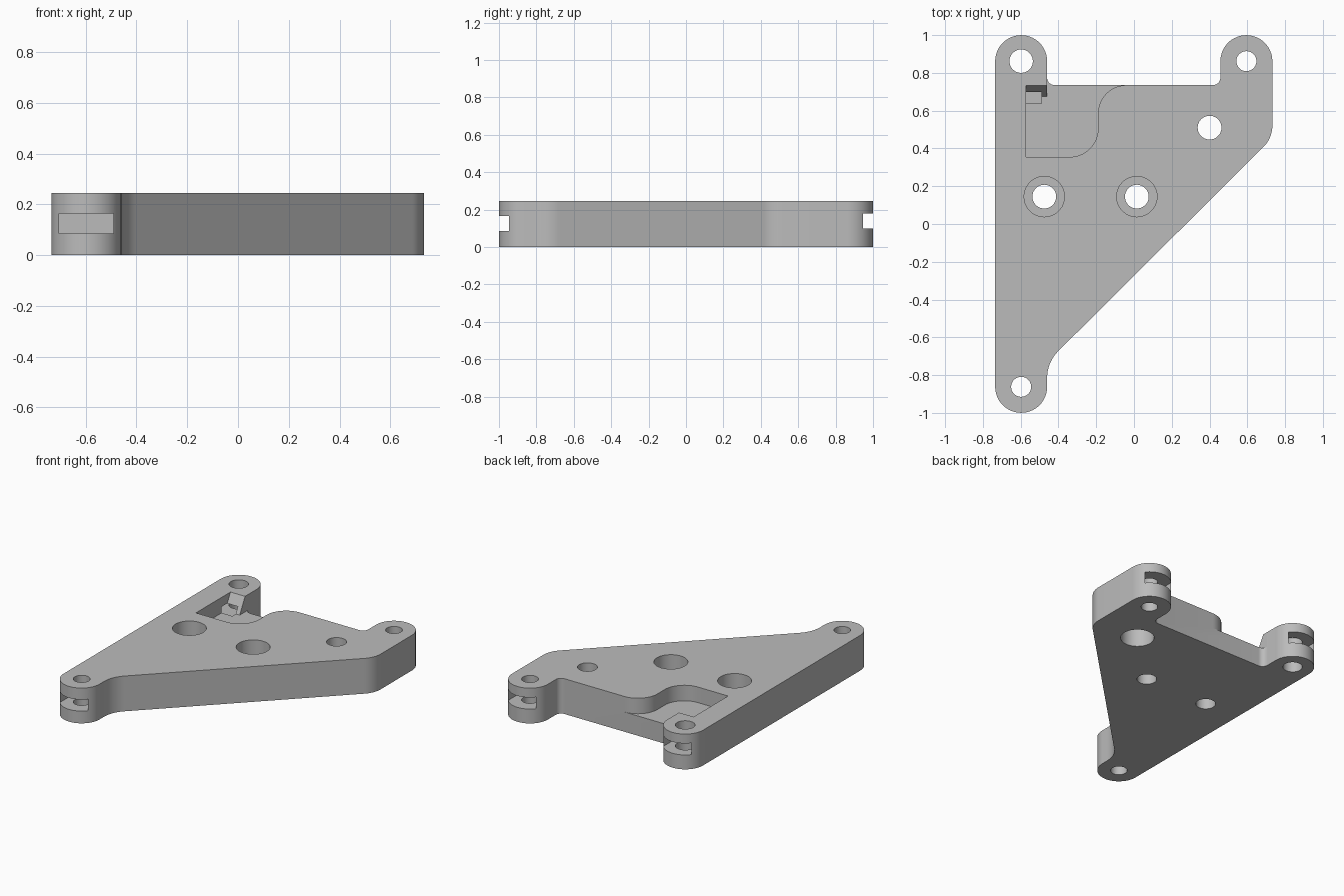
import bpy, bmesh, math

old = bpy.data.objects.get("Cube")
if old:
    bpy.data.objects.remove(old, do_unlink=True)

THICK = 0.245      # plate thickness
LUG_Y = 0.862      # distance of lug centres from the middle
LUG_R = 0.1375
BACK = 0.735       # back edge between the lugs
FLOOR = 0.137      # pocket floor height
LUGS = {"front_right": (-0.5975, -LUG_Y, 0.053),
        "back_right": (-0.5975, LUG_Y, 0.062),
        "back_left": (0.595, LUG_Y, 0.053)}


def arc(cx, cy, r, start, end, steps=16):
    """Points along an arc, angles in degrees."""
    pts = []
    for i in range(steps + 1):
        a = math.radians(start + (end - start) * i / steps)
        pts.append((cx + r * math.cos(a), cy + r * math.sin(a)))
    return pts


def prism(name, outline, z0, z1):
    """Closed solid made from a flat outline."""
    bm = bmesh.new()
    low = [bm.verts.new((x, y, z0)) for x, y in outline]
    high = [bm.verts.new((x, y, z1)) for x, y in outline]
    bm.faces.new(low)
    bm.faces.new(high)
    for i in range(len(low)):
        j = (i + 1) % len(low)
        bm.faces.new((low[i], low[j], high[j], high[i]))
    bmesh.ops.recalc_face_normals(bm, faces=bm.faces)
    mesh = bpy.data.meshes.new(name)
    bm.to_mesh(mesh)
    bm.free()
    obj = bpy.data.objects.new(name, mesh)
    bpy.context.collection.objects.link(obj)
    return obj


def cut(target, cutter):
    """Subtract a cutter from the target and discard it."""
    cutter.hide_render = True
    bpy.context.view_layer.objects.active = target
    mod = target.modifiers.new("cut", 'BOOLEAN')
    mod.operation = 'DIFFERENCE'
    mod.solver = 'EXACT'
    mod.object = cutter
    bpy.ops.object.modifier_apply(modifier=mod.name)
    bpy.data.objects.remove(cutter, do_unlink=True)


def bore(target, x, y, r, z0=-0.1, z1=THICK + 0.1):
    cut(target, prism("bore_cutter", arc(x, y, r, 0, 350, 35), z0, z1))


# Triangular plate with three rounded lugs
outline = arc(-0.5975, -LUG_Y, LUG_R, 180, 360, 32)
outline += arc(-0.26, -0.815, 0.2, 180, 135, 10)
outline += arc(0.5755, 0.52, 0.157, -45, 0, 10)
outline += arc(0.595, LUG_Y, LUG_R, 0, 180, 32)
outline += arc(0.4175, 0.775, 0.04, 0, -90, 8)
outline += arc(-0.42, 0.775, 0.04, -90, -180, 8)
outline += arc(-0.5975, LUG_Y, LUG_R, 0, 180, 32)
plate = prism("bracket_plate", outline, 0, THICK)

# Curved pocket open to the back, with a ramp under the lug
side = -0.46
pocket_shape = [(-0.572, 0.355)]
pocket_shape += arc(-0.34, 0.505, 0.15, -90, 0)
pocket_shape += arc(-0.04, 0.585, 0.15, 180, 90)
pocket_shape += [(-0.04, 0.774), (side, 0.774), (side, BACK), (-0.572, BACK)]
pocket = prism("pocket_cutter", pocket_shape, FLOOR, THICK)
for v in pocket.data.vertices:
    if v.co.x < side + 0.001 and abs(v.co.y - BACK) < 0.001 and v.co.z < 0.2:
        v.co.y -= 0.06
    if v.co.z > 0.2:
        v.co.z += 0.001
cut(plate, pocket)

# Lug holes and the slots that enter from the lug ends
for x, y, r in LUGS.values():
    s = 1 if y > 0 else -1
    z0 = 0.10 if s > 0 else 0.085
    w = 0.1075
    slot = [(x - w, s * 0.637), (x + w, s * 0.637),
            (x + w, s * 1.1), (x - w, s * 1.1)]
    cut(plate, prism("slot_cutter", slot, z0, z0 + 0.08))
    bore(plate, x, y, r)

# Mounting holes, two counterbored on top and one underneath
MID = 0.115
for x, y, from_top in [(-0.475, 0.145, True), (0.015, 0.145, True),
                       (0.4, 0.51, False)]:
    bore(plate, x, y, 0.063)
    if from_top:
        bore(plate, x, y, 0.107, z0=MID)
    else:
        bore(plate, x, y, 0.107, z1=THICK - MID)

# Plain grey finish
grey = bpy.data.materials.new("plain_grey")
grey.use_nodes = True
colour = (0.5, 0.5, 0.5, 1)
grey.diffuse_color = colour
for node in grey.node_tree.nodes:
    if node.type == 'BSDF_PRINCIPLED':
        node.inputs["Base Color"].default_value = colour
plate.data.materials.clear()
plate.data.materials.append(grey)

bpy.ops.object.select_all(action='DESELECT')
plate.select_set(True)
bpy.context.view_layer.objects.active = plate
bpy.ops.object.shade_smooth_by_angle(angle=math.radians(30))
